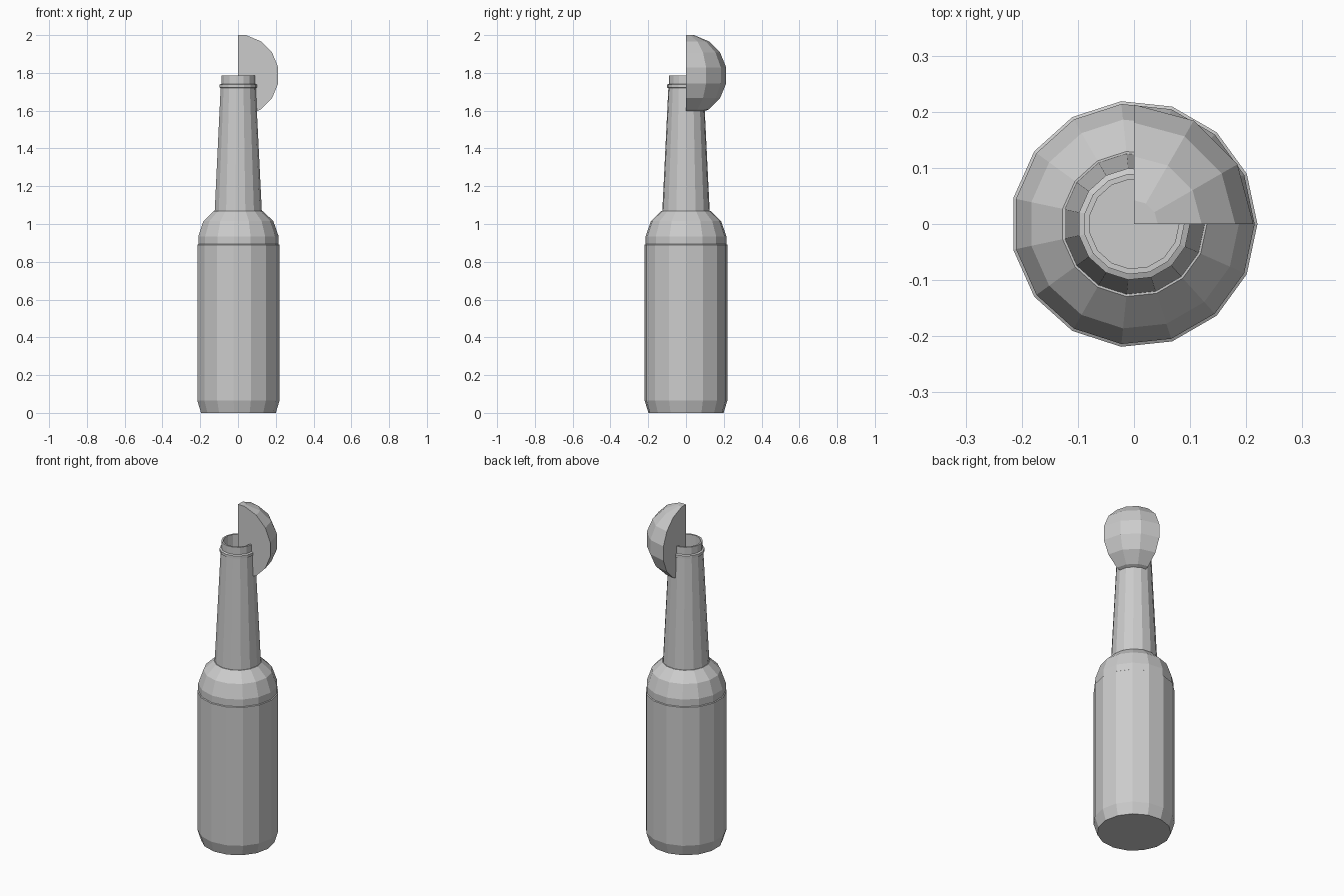
import bpy, bmesh, math

if "Cube" in bpy.data.objects:
    bpy.data.objects.remove(bpy.data.objects["Cube"])

def lathe(name, profile, sides, sweep=360):
    """Revolve (radius, z) points about z; a partial sweep gets flat cut faces."""
    bm = bmesh.new()
    full = sweep == 360
    count = sides if full else sides + 1
    rows = []
    for i in range(count):
        a = math.radians(sweep * i / sides)
        rows.append([bm.verts.new((r * math.cos(a), r * math.sin(a), z))
                     for r, z in profile])
    for i in range(sides):
        a, b = rows[i], rows[(i + 1) % count]
        for j in range(len(profile) - 1):
            bm.faces.new((a[j], b[j], b[j + 1], a[j + 1]))
    if full:
        bm.faces.new([r[0] for r in rows])
        bm.faces.new([r[-1] for r in rows])
    else:
        # cut faces plus top and bottom caps reaching the axis
        lo = bm.verts.new((0, 0, profile[0][1]))
        hi = bm.verts.new((0, 0, profile[-1][1]))
        for r in (rows[0], rows[-1]):
            bm.faces.new([lo] + r + [hi])
        bm.faces.new([lo] + [r[0] for r in rows])
        bm.faces.new([hi] + [r[-1] for r in rows])
    bmesh.ops.recalc_face_normals(bm, faces=bm.faces)
    mesh = bpy.data.meshes.new(name)
    bm.to_mesh(mesh)
    bm.free()
    ob = bpy.data.objects.new(name, mesh)
    bpy.context.collection.objects.link(ob)
    return ob

# Bottle: base, body, shoulder, neck, collar, lip and hollow mouth
lathe("bottle", [
    (0.20, 0), (0.22, 0.065), (0.22, 0.89), (0.215, 0.893), (0.215, 0.935),
    (0.187, 1.015), (0.13, 1.07), (0.126, 1.07), (0.094, 1.72),
    (0.10, 1.722), (0.10, 1.738), (0.09, 1.742), (0.09, 1.785),
    (0.08, 1.785), (0.08, 1.45)], 15)

# Fruit wedge: quarter of a faceted ball sitting on the rim
R, C = 0.217, 1.787
angles = [math.radians(11.25 + 22.5 * k) for k in range(8)]
lathe("fruit_wedge", [(R * math.sin(a), C - R * math.cos(a)) for a in angles], 3, 90)
